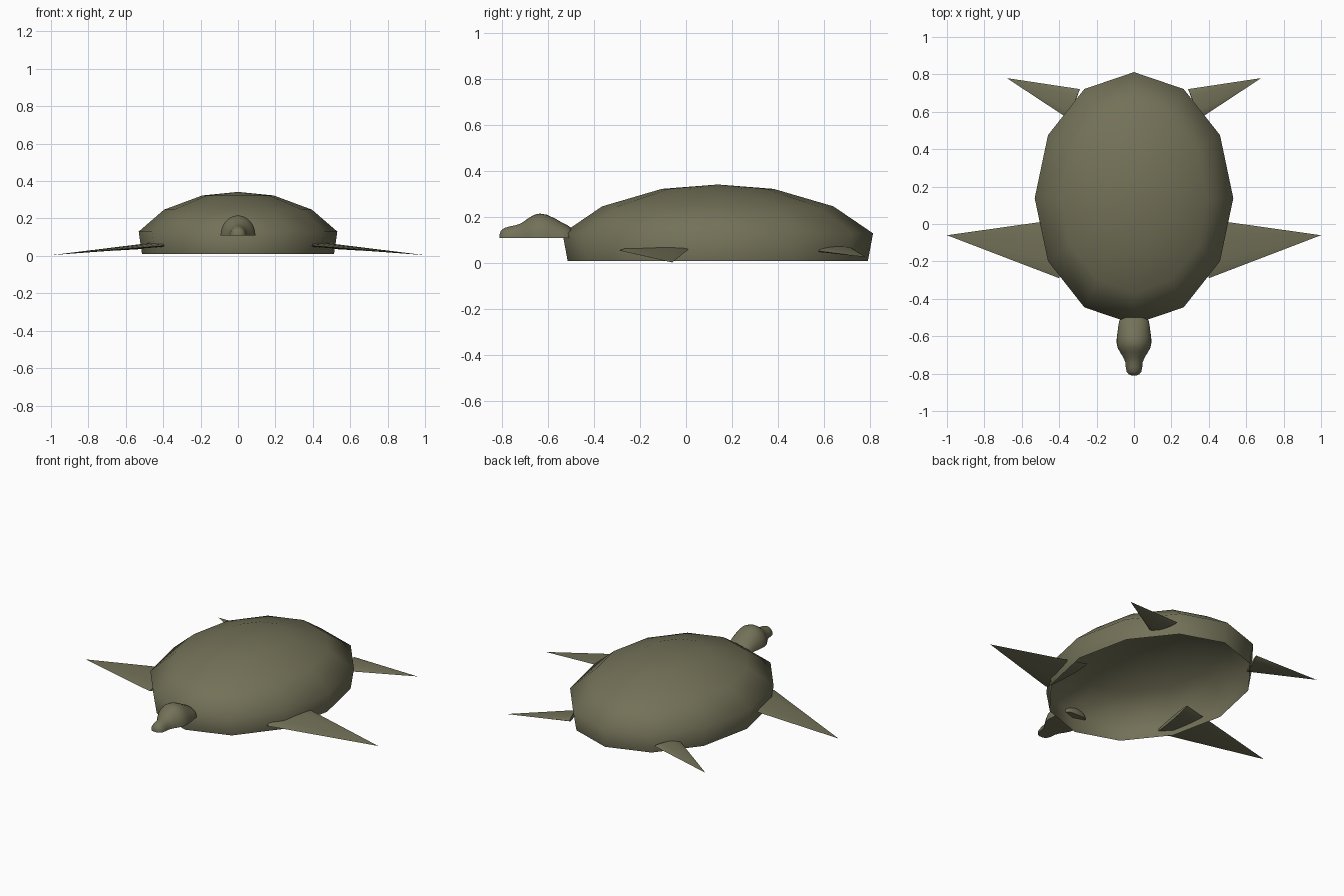
import bpy, bmesh, math
from mathutils import Vector

if "Cube" in bpy.data.objects:
    bpy.data.objects.remove(bpy.data.objects["Cube"])

olive = bpy.data.materials.new("olive green")
olive.diffuse_color = (0.17, 0.165, 0.097, 1)
olive.use_nodes = True
olive.node_tree.nodes["Principled BSDF"].inputs["Base Color"].default_value = olive.diffuse_color


def finish(name, bm, angle=180):
    bmesh.ops.recalc_face_normals(bm, faces=bm.faces[:])
    me = bpy.data.meshes.new(name)
    bm.to_mesh(me)
    bm.free()
    me.materials.append(olive)
    ob = bpy.data.objects.new(name, me)
    bpy.context.collection.objects.link(ob)
    bpy.ops.object.select_all(action='DESELECT')
    ob.select_set(True)
    bpy.context.view_layer.objects.active = ob
    bpy.ops.object.shade_smooth_by_angle(angle=math.radians(angle))
    return ob


def loft(bm, rings, closed=True):
    """Bridge successive rings of points with quads."""
    vs = [[bm.verts.new(p) for p in r] for r in rings]
    n = len(vs[0])
    for a, b in zip(vs, vs[1:]):
        for i in range(n if closed else n - 1):
            j = (i + 1) % n
            bm.faces.new((a[i], a[j], b[j], b[i]))
    return vs


# Shell: hollow twelve-sided dome, open underneath (scale, height)
bm = bmesh.new()
profile = [(0.967, 0.01), (1.0, 0.13), (0.745, 0.247), (0.36, 0.323)]
rings = []
for s, z in profile:
    rings.append([(0.531 * s * math.sin(i * math.pi / 6),
                   0.138 + 0.674 * s * math.cos(i * math.pi / 6), z) for i in range(12)])
vs = loft(bm, rings)
pole = bm.verts.new((0, 0.138, 0.342))
for i in range(12):
    bm.faces.new((vs[-1][i], vs[-1][(i + 1) % 12], pole))
finish("shell", bm)

# Head: half-round body with flat underside (y, half width, height)
bm = bmesh.new()
stations = [(-0.81, 0.012, 0.012), (-0.804, 0.028, 0.030), (-0.79, 0.039, 0.043),
            (-0.765, 0.044, 0.050), (-0.74, 0.046, 0.055), (-0.715, 0.056, 0.064),
            (-0.685, 0.075, 0.085), (-0.66, 0.088, 0.100), (-0.635, 0.093, 0.106),
            (-0.605, 0.092, 0.101), (-0.57, 0.087, 0.085), (-0.54, 0.083, 0.068),
            (-0.515, 0.078, 0.055), (-0.50, 0.066, 0.045), (-0.49, 0.045, 0.03)]
rings = [[(w * math.cos(k * math.pi / 16), y, 0.11 + h * math.sin(k * math.pi / 16))
          for k in range(17)] for y, w, h in stations]
vs = loft(bm, rings, closed=False)
for a, b in zip(vs, vs[1:]):
    bm.faces.new((a[-1], a[0], b[0], b[-1]))
bm.faces.new(vs[0])
bm.faces.new(vs[-1])
finish("head", bm, 50)


# Flippers: flattened cones pointing outwards
def flipper(name, side, base, tip, half_width, half_thick):
    base, tip = Vector(base), Vector(tip)
    axis = (tip - base).normalized()
    across = Vector((-axis.y, axis.x, 0.06)).normalized()
    up = axis.cross(across)
    bm = bmesh.new()
    ring = []
    for i in range(12):
        a = i * math.pi / 6
        p = base + across * half_width * math.cos(a) + up * half_thick * math.sin(a)
        ring.append(bm.verts.new((p.x * side, p.y, p.z)))
    top = bm.verts.new((tip.x * side, tip.y, tip.z))
    for i in range(12):
        bm.faces.new((ring[i], ring[(i + 1) % 12], top))
    bm.faces.new(ring)
    finish(name, bm, 80)


for side, label in ((1, "right"), (-1, "left")):
    flipper("front_flipper_" + label, side, (0.382, -0.13, 0.065), (1.0, -0.06, 0.004), 0.161, 0.013)
    flipper("rear_flipper_" + label, side, (0.32, 0.642, 0.06), (0.68, 0.78, 0.027), 0.085, 0.012)
